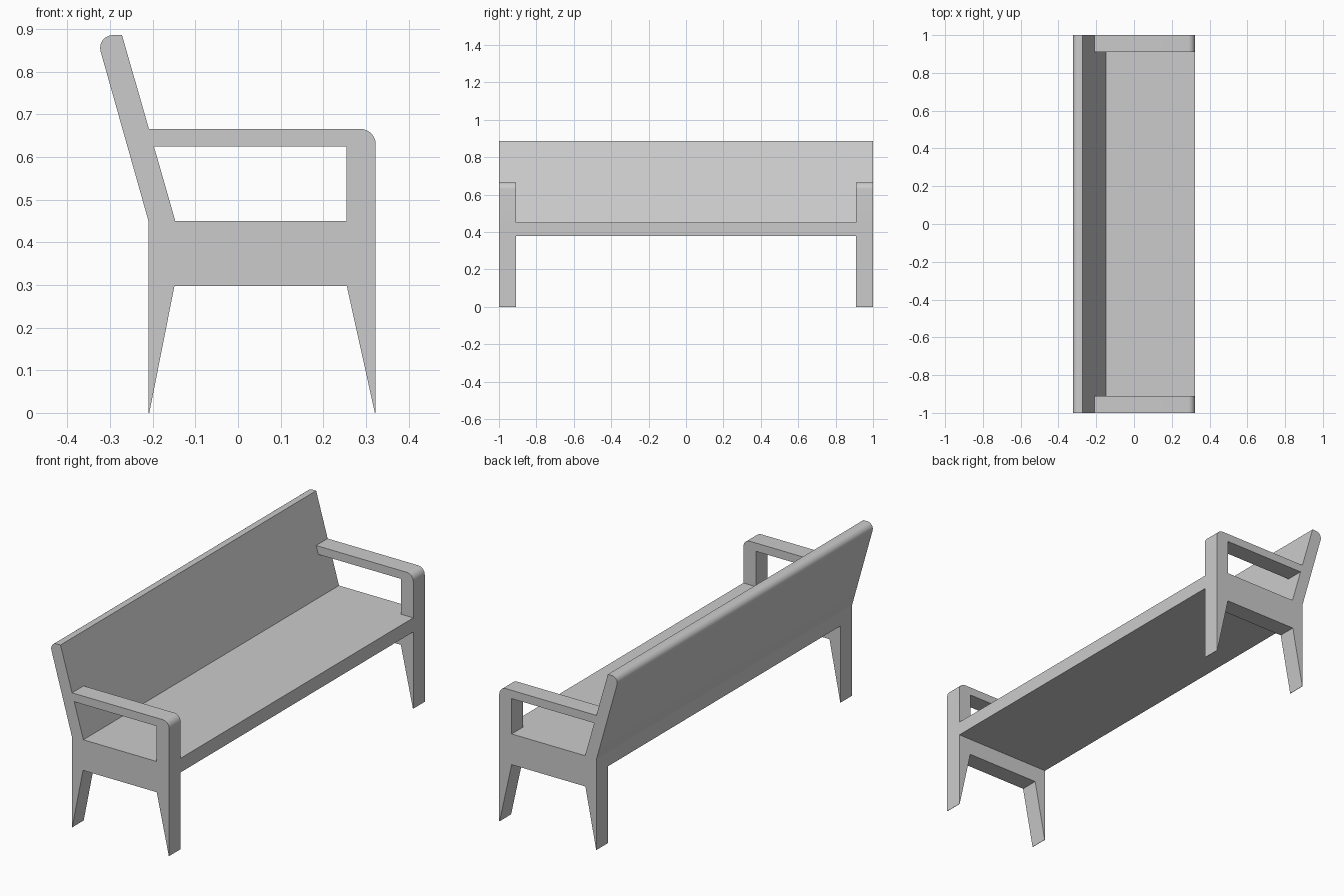
import bpy, bmesh, math
from mathutils import Vector

if "Cube" in bpy.data.objects:
    bpy.data.objects.remove(bpy.data.objects["Cube"])


def fillet(prev, corner, nxt, radius, steps=8):
    """Points of a round arc replacing a profile corner."""
    p, c, n = Vector(prev), Vector(corner), Vector(nxt)
    a, b = (p - c).normalized(), (n - c).normalized()
    half = a.angle(b) / 2
    start, end = c + a * radius / math.tan(half), c + b * radius / math.tan(half)
    centre = c + (a + b).normalized() * radius / math.sin(half)
    u, v = start - centre, end - centre
    sweep = u.angle(v)
    return [centre + (u * math.sin((1 - i / steps) * sweep)
                      + v * math.sin(i / steps * sweep)) / math.sin(sweep)
            for i in range(steps + 1)]


def extrude_profile(name, profile, y0, y1):
    """Extrude an x-z outline along y."""
    bm = bmesh.new()
    face = bm.faces.new([bm.verts.new((x, y0, z)) for x, z in profile])
    ext = bmesh.ops.extrude_face_region(bm, geom=[face])
    moved = [g for g in ext["geom"] if isinstance(g, bmesh.types.BMVert)]
    bmesh.ops.translate(bm, verts=moved, vec=(0, y1 - y0, 0))
    bmesh.ops.recalc_face_normals(bm, faces=bm.faces[:])
    mesh = bpy.data.meshes.new(name)
    bm.to_mesh(mesh)
    bm.free()
    obj = bpy.data.objects.new(name, mesh)
    bpy.context.collection.objects.link(obj)
    bpy.ops.object.select_all(action='DESELECT')
    obj.select_set(True)
    bpy.context.view_layer.objects.active = obj
    bpy.ops.object.shade_smooth_by_angle(angle=math.radians(30))
    return obj


REAR, FRONT = -0.21, 0.323          # depth limits of seat and legs
UNDER, SEAT, TOP = 0.38, 0.45, 0.886  # seat underside, seat top, backrest top
ARM_LOW, ARM_TOP = 0.625, 0.666
HALF, INNER = 1.0, 0.91             # bench end and inner side of end frames


def back_face(z):
    """x of the backrest's sloping front face at height z."""
    return -0.147 - 0.125 * (z - SEAT) / (TOP - SEAT)


# Seat slab, full length
extrude_profile("seat", [(REAR, UNDER), (FRONT, UNDER), (FRONT, SEAT), (REAR, SEAT)],
                -HALF, HALF)

# Leaning backrest with rounded rear top edge
low_rear, top_front = (REAR, SEAT), (back_face(TOP), TOP)
extrude_profile("backrest",
                [low_rear, *fillet(low_rear, (-0.333, TOP), top_front, 0.03),
                 top_front, (back_face(SEAT), SEAT)], -HALF, HALF)

# Armrest with front post, rounded at the front corner
arm_back, post_foot = (back_face(ARM_TOP), ARM_TOP), (FRONT, SEAT)
armrest = [arm_back, *fillet(arm_back, (FRONT, ARM_TOP), post_foot, 0.036), post_foot,
           (0.255, SEAT), (0.255, ARM_LOW), (back_face(ARM_LOW), ARM_LOW)]

# Pair of tapered legs joined by an apron under the seat
legs = [(REAR, UNDER), (REAR, 0), (-0.208, 0), (-0.149, 0.298), (0.255, 0.298),
        (0.321, 0), (FRONT, 0), (FRONT, UNDER)]

for side, s in (("near", -1), ("far", 1)):
    extrude_profile(f"armrest_{side}", armrest, s * INNER, s * HALF)
    extrude_profile(f"leg_frame_{side}", legs, s * INNER, s * HALF)
